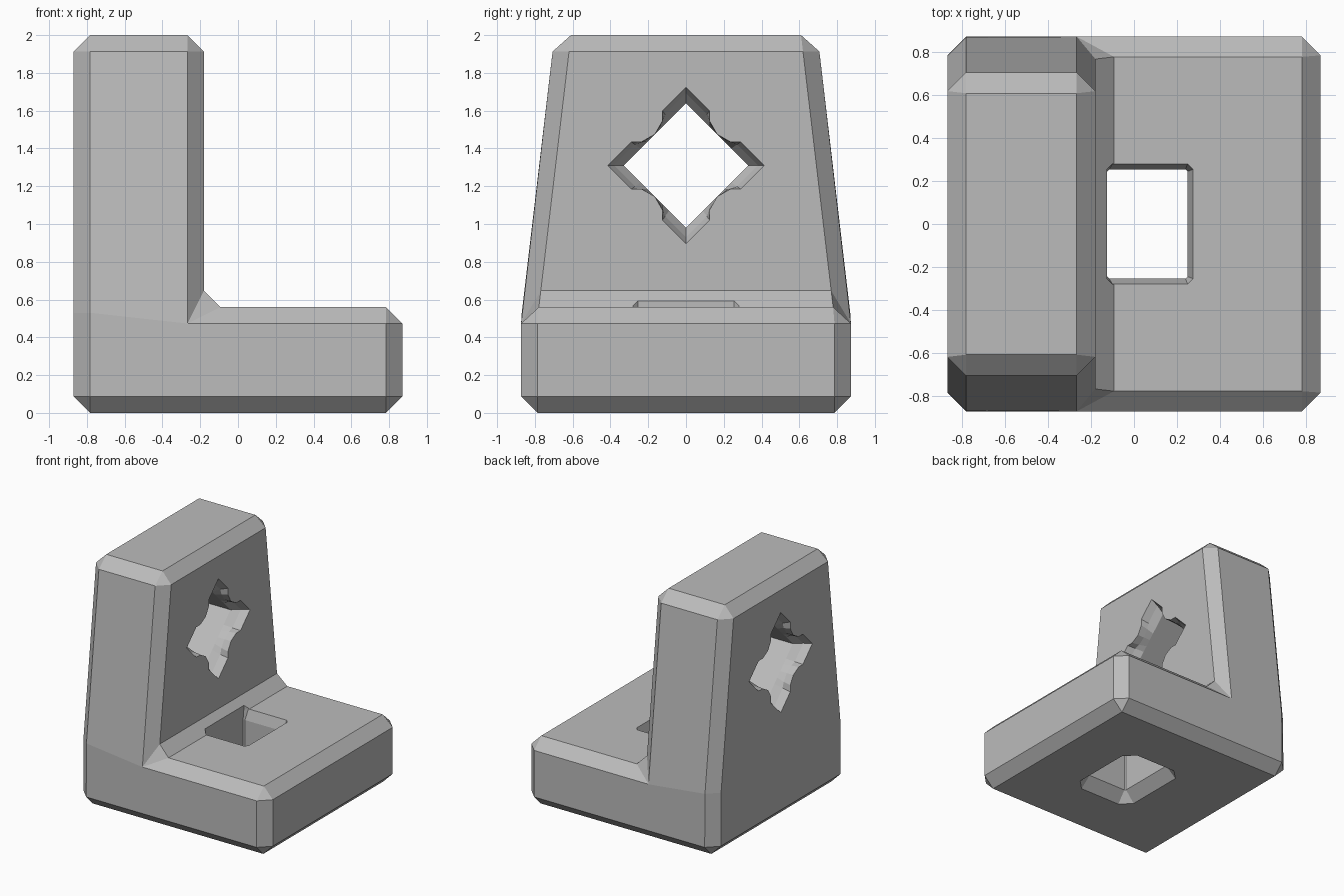
import bpy, bmesh
from mathutils import Vector

if "Cube" in bpy.data.objects:
    bpy.data.objects.remove(bpy.data.objects["Cube"], do_unlink=True)

grey = bpy.data.materials.new("mid_grey")
grey.use_nodes = True
grey.diffuse_color = (0.5, 0.5, 0.5, 1)
grey.node_tree.nodes["Principled BSDF"].inputs["Base Color"].default_value = (0.5, 0.5, 0.5, 1)

HALF, TOP, BASE, CH = 0.87, 2.0, 0.56, 0.087
WALL = -0.18          # inner face of the upright


def finish(bm, name):
    bmesh.ops.remove_doubles(bm, verts=bm.verts, dist=1e-5)
    bmesh.ops.recalc_face_normals(bm, faces=bm.faces)
    mesh = bpy.data.meshes.new(name)
    bm.to_mesh(mesh)
    bm.free()
    mesh.materials.append(grey)
    obj = bpy.data.objects.new(name, mesh)
    bpy.context.scene.collection.objects.link(obj)
    return obj


def half_width(z):
    """Straight sided base, tapering upright."""
    return 0.873 - max(0, z - 0.5) * 0.118


def build_bracket():
    corners = [Vector(p) for p in ((-HALF, 0), (HALF, 0), (HALF, BASE),
                                   (WALL, BASE), (WALL, TOP), (-HALF, TOP), (-HALF, 0.53))]
    n = len(corners)
    bm = bmesh.new()
    inset, before, after = [], [], []
    for i, c in enumerate(corners):
        to_prev = (corners[i - 1] - c).normalized()
        to_next = (corners[(i + 1) % n] - c).normalized()
        if i == n - 1:                      # bend point on the flat back
            inset.append(c + Vector((CH, 0)))
            before.append(c)
            after.append(c)
            continue
        reflex = -1 if i == 3 else 1        # inside corner of the L
        inset.append(c + (to_prev + to_next) * CH * reflex)
        before.append(c + to_prev * CH)
        after.append(c + to_next * CH)

    rings = {}
    for s in (-1, 1):
        I = [bm.verts.new((p.x, s * half_width(p.y), p.y)) for p in inset]
        A, B = ([bm.verts.new((p.x, s * (half_width(p.y) - CH), p.y)) for p in pts]
                for pts in (before, after))
        # Side panels: base, then tapered upright
        bm.faces.new([I[k] for k in (0, 1, 2, 3, 6)])
        bm.faces.new([I[k] for k in (3, 4, 5, 6)])
        for i in range(n):
            j = (i + 1) % n
            bm.faces.new((I[i], I[j], A[j], B[i]))
            if i < n - 1:
                bm.faces.new((I[i], A[i], B[i]))
        rings[s] = [v for pair in zip(A, B) for v in pair]
    # Belt joining the two sides
    L, R = rings[-1], rings[1]
    for i in range(2 * n - 2):
        j = i + 1
        bm.faces.new((L[i], L[j], R[j], R[i]))
    bm.faces.new((L[-1], L[0], R[0], R[-1]))
    return finish(bm, "bracket_body")


def loft(name, rings):
    bm = bmesh.new()
    loops = [[bm.verts.new(p) for p in ring] for ring in rings]
    for a, b in zip(loops, loops[1:]):
        for i in range(len(a)):
            j = (i + 1) % len(a)
            bm.faces.new((a[i], a[j], b[j], b[i]))
    bm.faces.new(loops[0])
    bm.faces.new(loops[-1])
    return finish(bm, name)


def star_ring(x, t):
    """Blend from lobed opening (t=0) to plain diamond (t=1)."""
    star = ((.415, 0), (.29, .125), (.235, .125), (.165, .165), (.125, .235), (.125, .29))
    diamond = ((.33, 0), (.24, .09), (.205, .125), (.165, .165), (.125, .205), (.09, .24))
    pts = []
    for q in range(4):
        for p, d in zip(star, diamond):
            a, b = Vector(p).lerp(Vector(d), t)
            for _ in range(q):
                a, b = -b, a
            pts.append((x, a, 1.31 + b))
    return pts


def slot_ring(z, x0, x1, y, c):
    return [(x0 + c, -y, z), (x1 - c, -y, z), (x1, -y + c, z), (x1, y - c, z),
            (x1 - c, y, z), (x0 + c, y, z), (x0, y - c, z), (x0, -y + c, z)]


body = build_bracket()

# Lobed diamond hole through the upright
near, far = -HALF, WALL
diamond_cutter = loft("diamond_hole_cutter", [star_ring(x, t) for x, t in (
    (near - .1, 0), (near, 0), (near + .06, .4), (near + .12, 1),
    (far - .12, 1), (far - .06, .4), (far, 0), (far + .1, 0))])

# Slot through the base, flared underneath
slot_cutter = loft("slot_cutter", [slot_ring(*r) for r in (
    (-.1, -.21, .337, .34, .085), (0, -.21, .337, .34, .085),
    (CH, -.125, .25, .255, .01), (BASE - CH, -.125, .25, .255, .01),
    (BASE, -.125, .275, .28, .025), (.75, -.125, .275, .28, .025))])

bpy.context.view_layer.objects.active = body
for cutter in (diamond_cutter, slot_cutter):
    cutter.hide_render = True
    mod = body.modifiers.new("cut", "BOOLEAN")
    mod.operation = "DIFFERENCE"
    mod.solver = "EXACT"
    mod.object = cutter
    bpy.ops.object.modifier_apply(modifier=mod.name)
    bpy.data.objects.remove(cutter, do_unlink=True)
